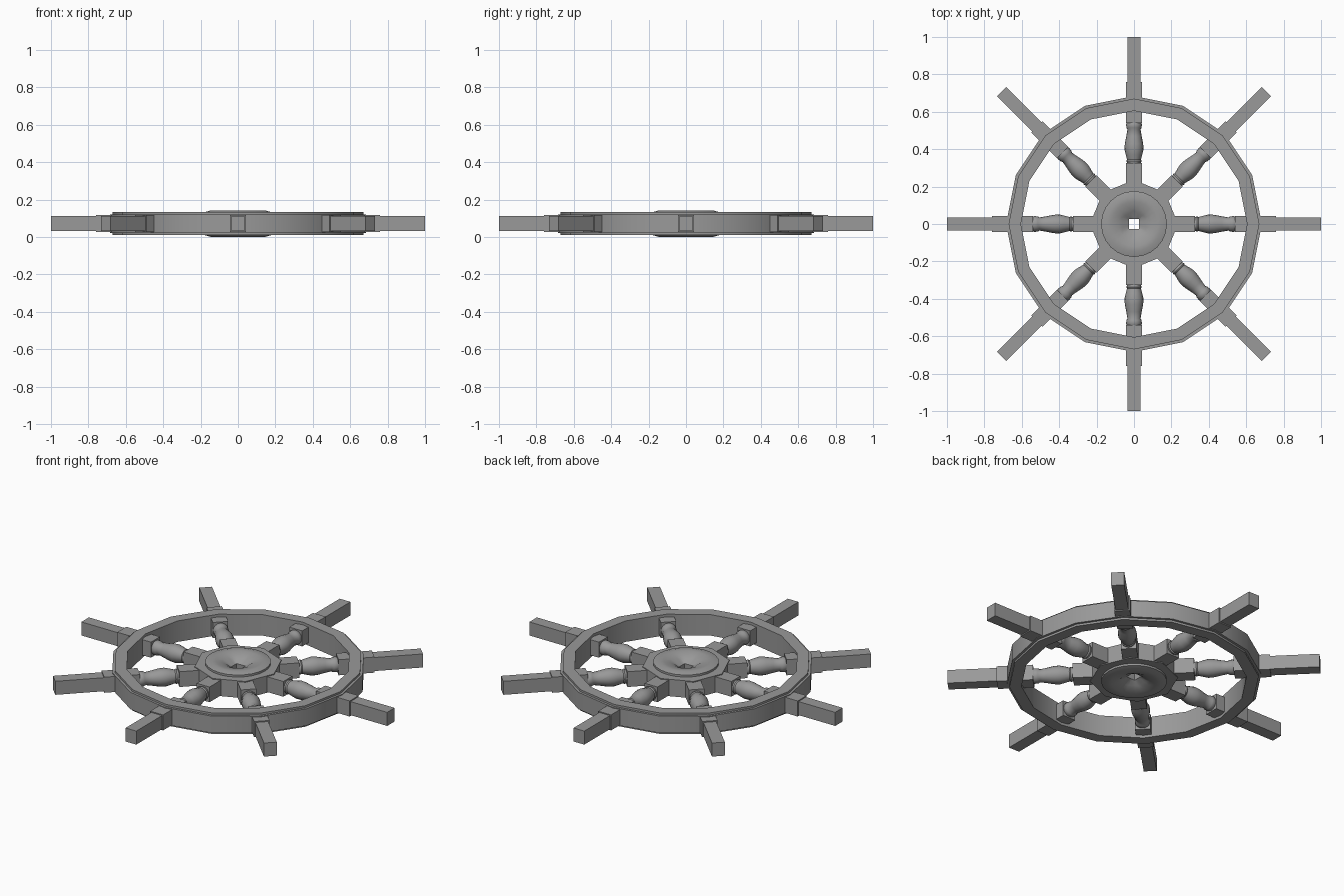
import bpy, bmesh
from math import cos, sin, pi
from mathutils import Matrix

if "Cube" in bpy.data.objects:
    bpy.data.objects.remove(bpy.data.objects["Cube"])

MID = 0.072  # mid height of the wheel

# Dark grey for the whole wheel
DARK = bpy.data.materials.new("dark_grey")
DARK.diffuse_color = (0.32, 0.32, 0.32, 1)
DARK.use_nodes = True
DARK.node_tree.nodes["Principled BSDF"].inputs["Base Color"].default_value = DARK.diffuse_color


def finish(name, bm, smooth=False):
    bmesh.ops.recalc_face_normals(bm, faces=bm.faces)
    me = bpy.data.meshes.new(name)
    bm.to_mesh(me)
    bm.free()
    me.materials.append(DARK)
    ob = bpy.data.objects.new(name, me)
    bpy.context.collection.objects.link(ob)
    if smooth:
        bpy.context.view_layer.objects.active = ob
        ob.select_set(True)
        bpy.ops.object.shade_smooth_by_angle(angle=0.7)
        ob.select_set(False)
    return ob


def polygon_radius(r, a, n):
    """Distance at angle a to an n-sided polygon with inner radius r."""
    step = 2 * pi / n
    return r / cos((a + step / 2) % step - step / 2)


def ring_lathe(name, profile, n, smooth=False):
    """Closed profile of (radius, z, sides) swept about z; sides 0 = round."""
    bm = bmesh.new()
    rings = []
    for r, z, sides in profile:
        ring = []
        for i in range(n):
            a = 2 * pi * i / n
            rr = polygon_radius(r, a, sides) if sides else r
            ring.append(bm.verts.new((rr * cos(a), rr * sin(a), MID + z)))
        rings.append(ring)
    for j in range(len(rings)):
        p, q = rings[j], rings[(j + 1) % len(rings)]
        for i in range(n):
            k = (i + 1) % n
            bm.faces.new((p[i], p[k], q[k], q[i]))
    return finish(name, bm, smooth)


def mirrored(half):
    return half + [(r, -z, s) for r, z, s in reversed(half)]


# Sixteen-sided rim with a raised plate on both faces
ring_lathe("rim", mirrored([(0.605, 0.048, 0), (0.605, 0.062, 0),
                            (0.67, 0.062, 0), (0.67, 0.05, 0), (0.684, 0.05, 0)]), 16, True)

# Octagonal hub body
ring_lathe("hub_body", mirrored([(0.15, 0.05, 0), (0.236, 0.05, 0)]), 8)

# Round hub plates with a dished centre and a square shaft hole
ring_lathe("hub_plate", mirrored([(0.028, 0.03, 4), (0.062, 0.05, 6), (0.085, 0.06, 0),
                                  (0.12, 0.069, 0), (0.145, 0.071, 0), (0.176, 0.062, 0),
                                  (0.176, 0.05, 0)]), 24, True)


def block(bm, x0, x1, half_w, half_h, rot):
    m = (rot @ Matrix.Translation(((x0 + x1) / 2, 0, MID))
         @ Matrix.Diagonal((x1 - x0, 2 * half_w, 2 * half_h, 1)))
    bmesh.ops.create_cube(bm, size=1, matrix=m)


# Turned baluster profile: distance from the centre, radius
TURNED = [(0.322, 0.036), (0.338, 0.041), (0.345, 0.037), (0.37, 0.044), (0.40, 0.051),
          (0.43, 0.049), (0.47, 0.041), (0.505, 0.035), (0.515, 0.041), (0.535, 0.042),
          (0.545, 0.036)]

for k in range(8):
    rot = Matrix.Rotation(k * pi / 4, 4, 'Z')
    # Square spoke ends at hub and rim
    bm = bmesh.new()
    block(bm, 0.17, 0.326, 0.042, 0.045, rot)
    block(bm, 0.54, 0.76 if k % 2 == 0 else 0.735, 0.042, 0.046, rot)
    finish(f"spoke_blocks_{k}", bm)
    # Square handle outside the rim
    bm = bmesh.new()
    block(bm, 0.72, 1.0, 0.035, 0.04, rot)
    finish(f"handle_{k}", bm)
    # Turned spoke between the blocks
    bm = bmesh.new()
    n, prev = 16, None
    for x, r in TURNED:
        ring = [bm.verts.new((x, r * cos(2 * pi * i / n), MID + r * sin(2 * pi * i / n)))
                for i in range(n)]
        if prev:
            for i in range(n):
                j = (i + 1) % n
                bm.faces.new((prev[i], prev[j], ring[j], ring[i]))
        else:
            bm.faces.new(ring)
        prev = ring
    bm.faces.new(prev)
    bm.transform(rot)
    finish(f"turned_spoke_{k}", bm, True)
